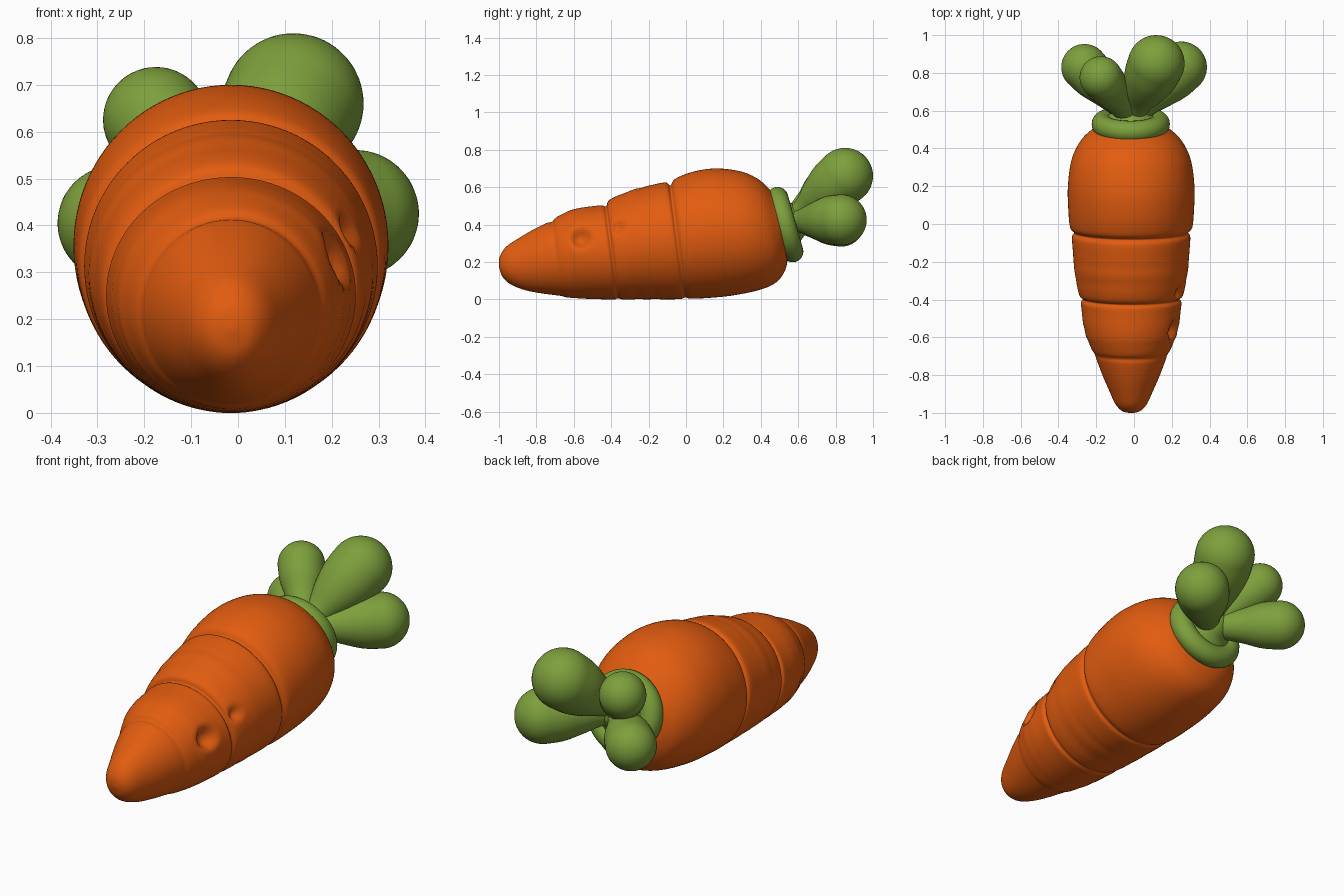
import bpy
from math import sin, cos, pi, exp
from mathutils import Vector

cube = bpy.data.objects.get("Cube")
if cube:
    bpy.data.objects.remove(cube, do_unlink=True)


def make_material(name, rgb):
    mat = bpy.data.materials.new(name)
    mat.use_nodes = True
    mat.diffuse_color = (*rgb, 1)
    mat.node_tree.nodes["Principled BSDF"].inputs["Base Color"].default_value = (*rgb, 1)
    return mat


orange = make_material("carrot orange", (0.76, 0.107, 0.005))
green = make_material("leaf green", (0.205, 0.35, 0.045))


def loft(name, rings, mat):
    """Skin a list of equal point rings and close both ends."""
    n = len(rings[0])
    verts = [p for ring in rings for p in ring]
    faces = [(i * n + j, i * n + (j + 1) % n, (i + 1) * n + (j + 1) % n, (i + 1) * n + j)
             for i in range(len(rings) - 1) for j in range(n)]
    faces.append(tuple(reversed(range(n))))
    faces.append(tuple(range(len(verts) - n, len(verts))))
    mesh = bpy.data.meshes.new(name)
    mesh.from_pydata(verts, [], faces)
    mesh.materials.append(mat)
    mesh.shade_smooth()
    obj = bpy.data.objects.new(name, mesh)
    bpy.context.collection.objects.link(obj)
    return obj


def spline(rows, steps):
    """Smooth the rows of numbers with a Catmull-Rom curve."""
    out = []
    for i in range(len(rows) - 1):
        quad = (rows[max(i - 1, 0)], rows[i], rows[i + 1], rows[min(i + 2, len(rows) - 1)])
        for k in range(steps):
            t = k / steps
            out.append([b + 0.5 * t * (c - a + t * (2 * a - 5 * b + 4 * c - d
                        + t * (3 * (b - c) + d - a))) for a, b, c, d in zip(*quad)])
    return out + [list(rows[-1])]


def revolve(name, base, axis, profile, mat, sides=48):
    """Turn (distance, radius) pairs around an axis."""
    axis = Vector(axis).normalized()
    u = axis.orthogonal().normalized()
    v = axis.cross(u)
    rings = [[Vector(base) + axis * d + (u * cos(2 * pi * j / sides) + v * sin(2 * pi * j / sides)) * r
              for j in range(sides)] for d, r in profile]
    return loft(name, rings, mat)


# Root sections: y, half width, bottom, top
sections = [
    (-1, .008, .17, .185), (-.988, .05, .12, .23), (-.95, .085, .08, .28),
    (-.88, .117, .05, .325), (-.8, .152, .033, .37), (-.72, .182, .022, .408),
    (-.69, .192, .018, .415), (-.66, .21, .01, .442), (-.57, .247, .003, .482),
    (-.45, .263, 0, .5), (-.415, .266, 0, .503), (-.395, .256, .005, .498),
    (-.37, .277, 0, .535), (-.25, .3, 0, .585), (-.15, .308, 0, .61),
    (-.07, .313, .002, .625), (-.045, .302, .01, .61), (-.015, .324, .004, .645),
    (.08, .333, .008, .682), (.2, .335, .02, .7), (.33, .318, .045, .685),
    (.42, .28, .075, .645), (.48, .23, .12, .585), (.52, .16, .2, .53),
    (.54, .01, .35, .37)]
# Dents: centre, radius, depth
dents = [(Vector((.22, -.56, .33)), .048, .045), (Vector((.26, -.365, .39)), .03, .028)]
# Faint wrinkles: y, strength
wrinkles = [(-.29, .012), (-.2, .01), (-.56, .014), (-.62, .012)]

rings = []
for y, half, low, high in spline(sections, 6):
    mid, rise = (low + high) / 2, (high - low) / 2
    ring = []
    for j in range(96):
        a = 2 * pi * j / 96
        fold = 1 - sum(s * (0.6 + 0.4 * sin(2 * a + 9 * w)) * exp(-((y - w) / .018) ** 2)
                       for w, s in wrinkles)
        p = Vector((half * cos(a) * fold - .015, y - .13 * rise * sin(a),
                    mid + rise * sin(a) * fold))
        inward = Vector((-cos(a), 0, -sin(a)))
        for centre, size, depth in dents:
            gap = p - centre
            gap.x *= 0.5
            p = p + inward * depth * exp(-(gap.length / size) ** 4)
        ring.append(p)
    rings.append(ring)
loft("carrot_root", rings, orange)

# Leaf collar and the hub that fills it
collar_axis = Vector((0, .96, .27)).normalized()
bpy.ops.mesh.primitive_torus_add(
    major_radius=.15, minor_radius=.057, major_segments=64, minor_segments=24,
    location=(-.017, .53, .4), rotation=collar_axis.to_track_quat('Z', 'Y').to_euler())
collar = bpy.context.object
collar.name = "leaf_collar"
collar.data.materials.append(green)
collar.data.shade_smooth()

hub = spline([(-.03, .17), (.01, .165), (.035, .13), (.07, .095), (.11, .07), (.14, .035), (.15, .002)], 4)
revolve("leaf_hub", (-.017, .53, .4), collar_axis, hub, green)

# Leaves: bulb centre and radius
root = Vector((-.01, .565, .42))
leaves = {
    "upper_left_leaf": ((.118, .85, .66), .15),
    "upper_right_leaf": ((-.175, .775, .625), .113),
    "lower_left_leaf": ((.25, .83, .425), .136),
    "lower_right_leaf": ((-.262, .83, .405), .123)}
for name, (centre, radius) in leaves.items():
    stem = Vector(centre) - root
    length = stem.length
    profile = spline([(0, .055), (length * .25, .07), (length * .5, radius * .74),
                      (length * .75, radius * .94), (length, radius)], 5)
    profile += [(length + radius * sin(k * pi / 24), max(radius * cos(k * pi / 24), .001))
                for k in range(1, 13)]
    revolve(name, root, stem, profile, green)
